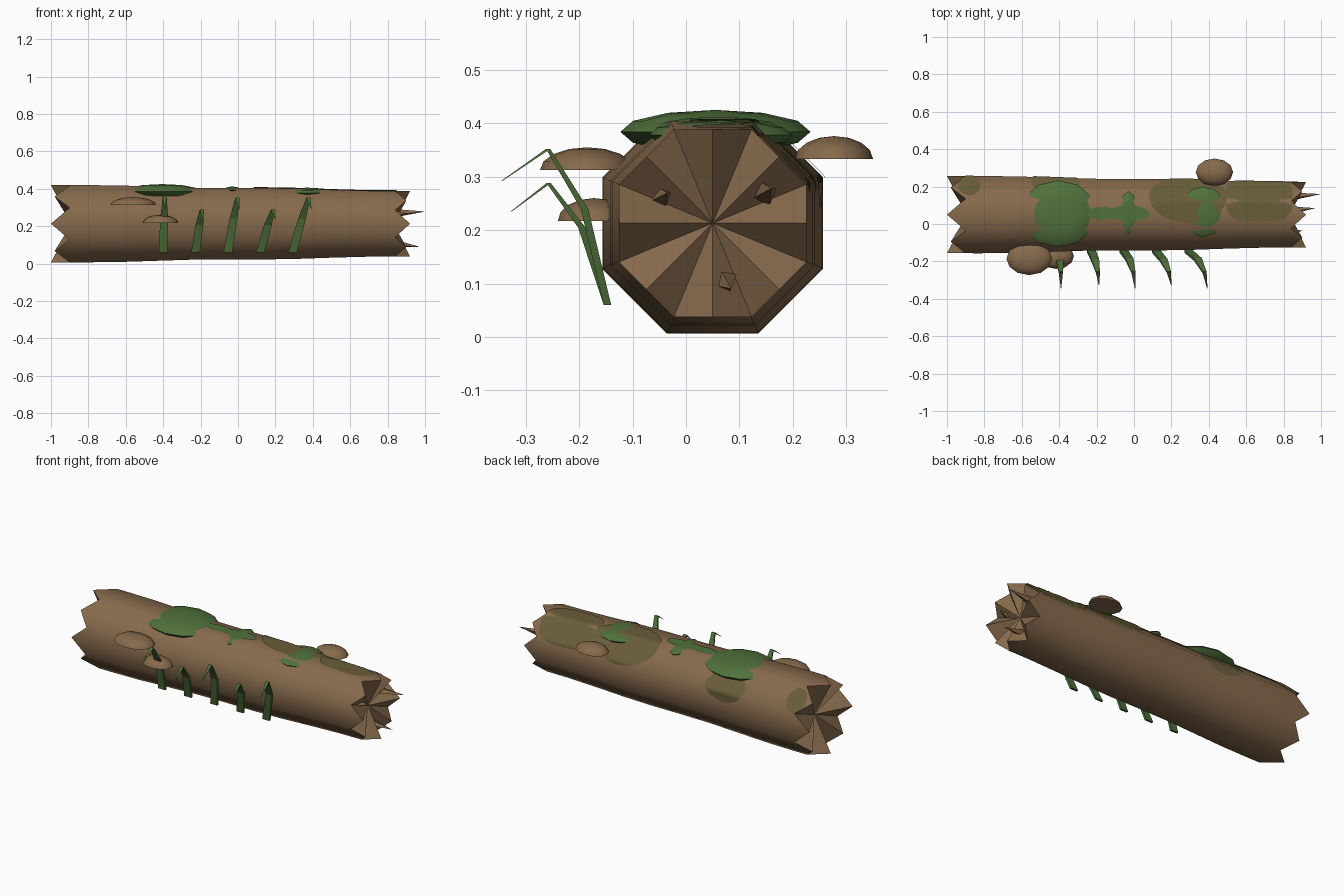
import bpy, bmesh, math
from mathutils import Vector

cube = bpy.data.objects.get("Cube")
if cube:
    bpy.data.objects.remove(cube)


def material(name, rgb):
    m = bpy.data.materials.new(name)
    m.use_nodes = True
    m.diffuse_color = (*rgb, 1)
    m.node_tree.nodes["Principled BSDF"].inputs["Base Color"].default_value = (*rgb, 1)
    return m


BARK = material("bark brown", (0.24, 0.145, 0.073))
MOSS = material("moss green", (0.08, 0.165, 0.045))
STAIN = material("olive stain", (0.14, 0.11, 0.042))


def finish(bm, name, mat, smooth=None):
    bmesh.ops.recalc_face_normals(bm, faces=bm.faces)
    me = bpy.data.meshes.new(name)
    bm.to_mesh(me)
    bm.free()
    me.materials.append(mat)
    ob = bpy.data.objects.new(name, me)
    bpy.context.collection.objects.link(ob)
    if smooth:
        bpy.ops.object.select_all(action='DESELECT')
        ob.select_set(True)
        bpy.context.view_layer.objects.active = ob
        bpy.ops.object.shade_smooth_by_angle(angle=math.radians(smooth))
    return ob


def trunk_point(x, deg, off=0.0):
    """Point on the tapering eight-sided trunk."""
    flat = 0.191 - 0.017 * x + 0.003 * math.sin(7 * x)
    r = (flat + off) / math.cos(math.radians((deg + 22.5) % 45 - 22.5))
    a = math.radians(deg)
    return Vector((x, 0.05 + r * math.cos(a), 0.213 + r * math.sin(a)))


# Trunk with jagged, hollowed ends
bm = bmesh.new()
SEG = 16


def rim(tip, side_tip, notch):
    return [notch if i % 2 else (tip if i % 4 == 0 else side_tip) for i in range(SEG)]


stations = [rim(-1.0, -0.98, -0.9)]
stations += [[-0.82 + 0.19 * i] * SEG for i in range(9)]
stations += [rim(0.92, 0.9, 0.84)]
rings = [[bm.verts.new(trunk_point(x, 360 * i / SEG)) for i, x in enumerate(s)]
         for s in stations]
for a, b in zip(rings, rings[1:]):
    for i in range(SEG):
        j = (i + 1) % SEG
        bm.faces.new((a[i], a[j], b[j], b[i]))
for ring, x in ((rings[0], -0.89), (rings[-1], 0.83)):
    hub = bm.verts.new((x, 0.05, 0.213))
    for i in range(SEG):
        bm.faces.new((ring[i], ring[(i + 1) % SEG], hub))
trunk = finish(bm, "trunk", BARK, 50)
for p in trunk.data.polygons:
    if len(p.vertices) == 3:
        p.use_smooth = False

# Splinters standing out of the broken end
for y, z, tip in ((-0.05, 0.26, 0.9), (0.145, 0.268, 1.0), (0.07, 0.11, 0.97)):
    bm = bmesh.new()
    base = [bm.verts.new((0.81, y + 0.028 * math.cos(k * math.pi / 2 + 0.4),
                          z + 0.028 * math.sin(k * math.pi / 2 + 0.4))) for k in range(4)]
    point = bm.verts.new((tip, y + 0.015, z + 0.01 if z > 0.2 else z - 0.02))
    bm.faces.new(base)
    for k in range(4):
        bm.faces.new((base[k], base[(k + 1) % 4], point))
    finish(bm, "splinter", BARK)


# Thin rounded patches lying on the bark
def patch(name, mat, x, deg, rx, rdeg, off, power=1.0):
    bm = bmesh.new()
    n, steps = 32, 10

    def soft(v):
        return math.copysign(abs(v) ** power, v)

    hub = bm.verts.new(trunk_point(x, deg, off))
    prev = None
    for s in range(1, steps + 1):
        t = s / steps
        ring = []
        for i in range(n):
            a = 2 * math.pi * i / n
            ring.append(bm.verts.new(trunk_point(x + t * rx * soft(math.cos(a)),
                                                 deg + t * rdeg * soft(math.sin(a)), off)))
        for i in range(n):
            j = (i + 1) % n
            if prev:
                bm.faces.new((prev[i], prev[j], ring[j], ring[i]))
            else:
                bm.faces.new((hub, ring[i], ring[j]))
        prev = ring
    ob = finish(bm, name, mat, 50)
    centre = Vector((x, 0.05, 0.213))
    if ob.data.polygons[0].normal.dot(trunk_point(x, deg) - centre) < 0:
        ob.data.flip_normals()


patch("stain_middle", STAIN, 0.29, 60, 0.21, 43, 0.004)
patch("stain_end", STAIN, 0.67, 60, 0.18, 42, 0.004, 0.6)
patch("stain_far_end", STAIN, -0.88, 42, 0.06, 20, 0.004)
patch("stain_under_moss", STAIN, -0.42, 32, 0.13, 24, 0.004)
patch("moss_film", MOSS, -0.03, 88, 0.11, 12, 0.006)
patch("moss_link", MOSS, -0.17, 88, 0.08, 10, 0.006)


# Moss cushions and shelf mushrooms
def blob(name, mat, loc, size, segs, rows, smooth, dome=False):
    bm = bmesh.new()
    bmesh.ops.create_uvsphere(bm, u_segments=segs, v_segments=rows, radius=1)
    if dome:
        geom = bm.verts[:] + bm.edges[:] + bm.faces[:]
        cut = bmesh.ops.bisect_plane(bm, geom=geom, dist=1e-4, plane_co=(0, 0, 0),
                                     plane_no=(0, 0, 1), clear_inner=True)
        bmesh.ops.contextual_create(
            bm, geom=[e for e in cut["geom_cut"] if isinstance(e, bmesh.types.BMEdge)])
    for v in bm.verts:
        v.co = Vector(loc) + Vector([c * s for c, s in zip(v.co, size)])
    finish(bm, name, mat, smooth)


blob("moss_large", MOSS, (-0.405, 0.055, 0.384), (0.21, 0.178, 0.041), 12, 6, 30)
blob("moss_small", MOSS, (0.37, 0.065, 0.378), (0.13, 0.135, 0.028), 12, 6, 30)
blob("moss_tiny", MOSS, (-0.03, 0.06, 0.392), (0.05, 0.115, 0.02), 10, 6, 30)

for loc, size in (((-0.56, -0.185, 0.313), (0.122, 0.088, 0.042)),
                  ((-0.415, -0.172, 0.217), (0.094, 0.068, 0.043)),
                  ((0.43, 0.277, 0.333), (0.1, 0.073, 0.043))):
    blob("mushroom", BARK, loc, size, 12, 8, 50, True)


# Grass blades, bent outward with a drooping tip
# each section: outward distance, height, width, thickness, share of lean
TALL = [(0.147, 0.06, 0.046, 0.014, 0), (0.19, 0.24, 0.042, 0.014, 0.5),
        (0.258, 0.352, 0.022, 0.008, 0.85), (0.345, 0.292, 0.002, 0.002, 1)]
SHORT = [(0.147, 0.06, 0.046, 0.014, 0), (0.195, 0.205, 0.042, 0.014, 0.5),
         (0.257, 0.288, 0.022, 0.008, 0.85), (0.327, 0.235, 0.002, 0.002, 1)]


def blade(x, lean, sections):
    bm = bmesh.new()
    rows = []
    for out, z, w, t, share in sections:
        cx = x + lean * share
        rows.append([bm.verts.new((cx + sx * w / 2, -out + sy * t / 2, z))
                     for sx, sy in ((-1, -1), (1, -1), (1, 1), (-1, 1))])
    for a, b in zip(rows, rows[1:]):
        for k in range(4):
            bm.faces.new((a[k], a[(k + 1) % 4], b[(k + 1) % 4], b[k]))
    bm.faces.new(rows[0])
    bm.faces.new(rows[-1])
    finish(bm, "grass_blade", MOSS)


for i, lean in enumerate((0.01, 0.04, 0.06, 0.08, 0.1)):
    blade(-0.4 + 0.173 * i, lean, SHORT if i % 2 else TALL)
